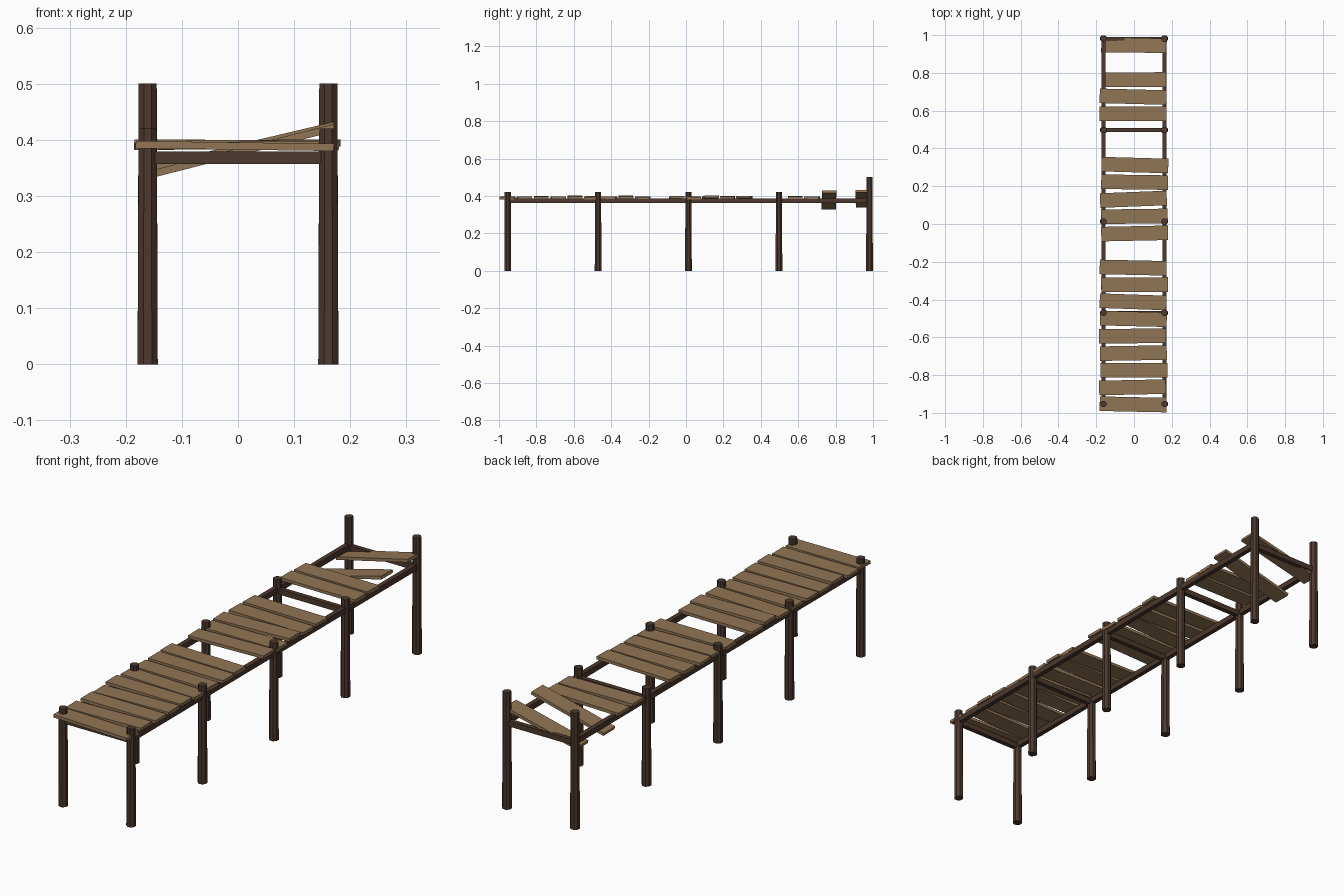
import bpy
from math import radians

if "Cube" in bpy.data.objects:
    bpy.data.objects.remove(bpy.data.objects["Cube"])


def material(name, rgb):
    m = bpy.data.materials.new(name)
    m.diffuse_color = (*rgb, 1)
    m.use_nodes = True
    m.node_tree.nodes["Principled BSDF"].inputs["Base Color"].default_value = m.diffuse_color
    return m


DARK = material("dark_timber", (0.075, 0.040, 0.026))
TAN = material("weathered_plank", (0.285, 0.180, 0.090))


def box(name, loc, size, mat, rot=(0, 0, 0)):
    bpy.ops.mesh.primitive_cube_add(size=1, location=loc)
    ob = bpy.context.object
    ob.name = name
    ob.scale = size
    ob.rotation_euler = [radians(a) for a in rot]
    ob.data.materials.append(mat)
    return ob


def post(name, x, y, height):
    bpy.ops.mesh.primitive_cone_add(vertices=8, radius1=0.0195, radius2=0.0175,
                                    depth=height, location=(x, y, height / 2),
                                    rotation=(0, 0, radians(22.5)))
    ob = bpy.context.object
    ob.name = name
    ob.data.materials.append(DARK)


# Posts in pairs with a cross beam between them; the end pair is taller
POST_X = 0.161
ROWS = [-0.953, -0.470, 0.013, 0.497, 0.981]
for i, y in enumerate(ROWS):
    for side, x in (("left", -POST_X), ("right", POST_X)):
        post(f"post_{side}_{i}", x, y, 0.50 if i == 4 else 0.42)
    box(f"cross_beam_{i}", (0, y, 0.368), (2 * POST_X, 0.02, 0.023), DARK)

# Long stringers under the deck
for side, x in (("left", -POST_X), ("right", POST_X)):
    box(f"stringer_{side}", (x, (ROWS[0] + ROWS[-1]) / 2, 0.374),
        (0.02, ROWS[-1] - ROWS[0], 0.024), DARK)

# Deck planks: slot -> (x shift, height, roll, yaw); skipped slots are missing boards
PLANKS = {
    0: (-0.005, 0.389, 0.8, -1.2), 1: (-0.008, 0.390, -0.5, 1.2),
    2: (0.000, 0.393, 0.4, 0.3), 3: (-0.003, 0.390, -0.6, 1.0),
    4: (-0.008, 0.393, 0.5, 0.4), 5: (-0.003, 0.390, 0.7, -1.4),
    6: (-0.005, 0.390, -0.4, -2.0), 7: (0.003, 0.393, 0.6, 0.4),
    8: (-0.005, 0.390, 0.3, -1.2), 10: (0.003, 0.391, -0.6, 1.2),
    11: (0.002, 0.389, 0.5, 0.8), 12: (-0.003, 0.393, -0.5, 2.2),
    13: (0.003, 0.391, 0.4, -0.8), 14: (0.005, 0.393, -0.4, -1.6),
    17: (-0.005, 0.391, 0.5, 0.2), 18: (-0.005, 0.390, -0.4, -1.5),
    19: (0.000, 0.378, -14.3, 0.2), 21: (0.000, 0.385, -13.3, -0.4),
}
for slot, (x, z, roll, yaw) in PLANKS.items():
    box(f"plank_{slot}", (x, -0.955 + 0.0905 * slot, z),
        (0.353, 0.077, 0.013), TAN, (0, roll, yaw))
